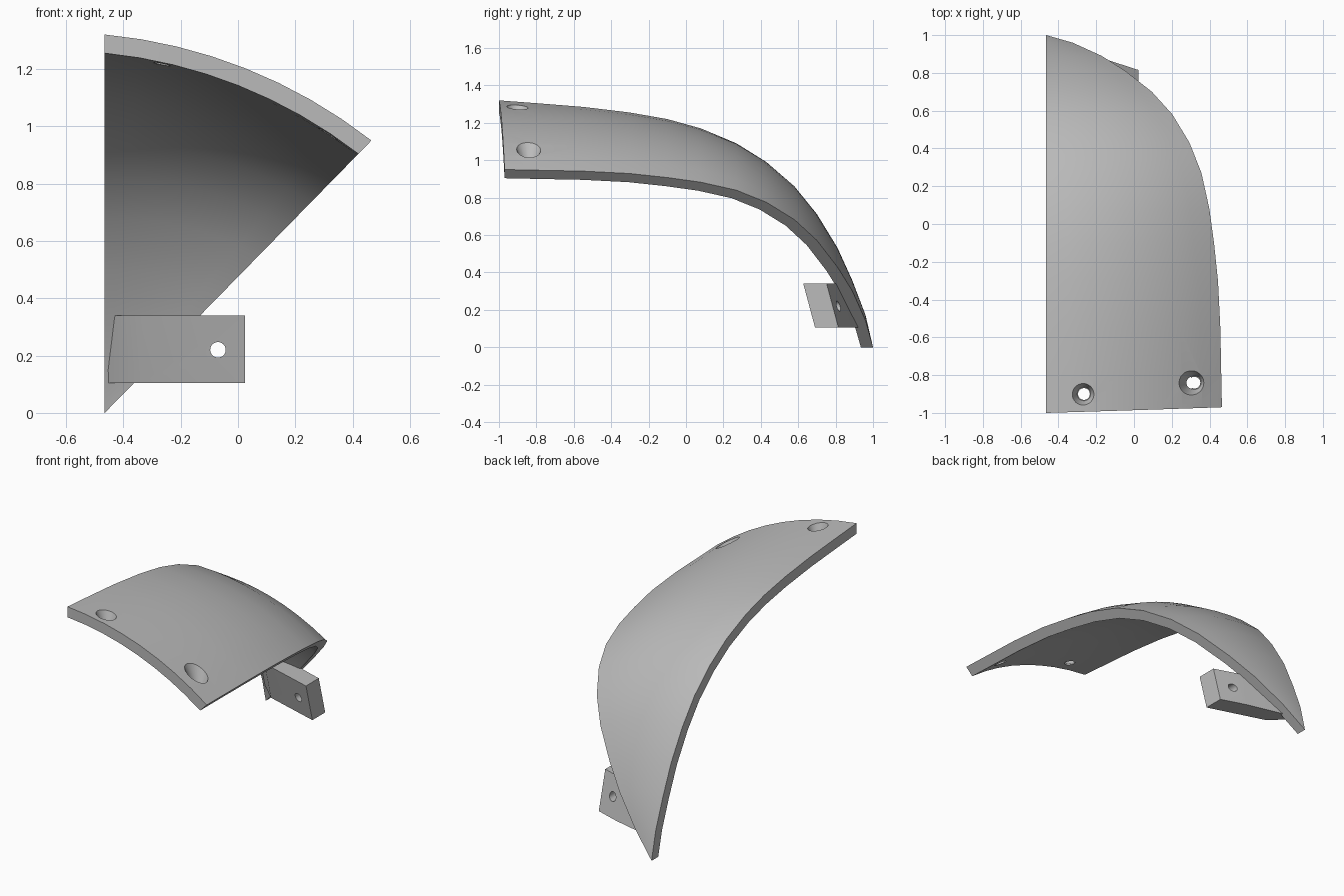
import bpy, bmesh, math
from mathutils import Matrix

cube = bpy.data.objects.get("Cube")
if cube:
    bpy.data.objects.remove(cube, do_unlink=True)

AXIS_X = -0.465          # the shell sweeps about a line along y here
SWEEP = math.radians(44.4)
THICK = 0.065
STEPS = 8

grey = bpy.data.materials.new("plain grey")
grey.use_nodes = True
grey.diffuse_color = (0.5, 0.5, 0.5, 1)
grey.node_tree.nodes["Principled BSDF"].inputs["Base Color"].default_value = (0.5, 0.5, 0.5, 1)


def make_object(name, bm):
    bmesh.ops.recalc_face_normals(bm, faces=bm.faces)
    mesh = bpy.data.meshes.new(name)
    bm.to_mesh(mesh)
    bm.free()
    mesh.materials.append(grey)
    obj = bpy.data.objects.new(name, mesh)
    bpy.context.collection.objects.link(obj)
    return obj


def activate(obj):
    bpy.ops.object.select_all(action='DESELECT')
    obj.select_set(True)
    bpy.context.view_layer.objects.active = obj


def drill(obj, r1, r2, depth, matrix):
    """Cut a round or conical hole, then discard the cutter."""
    bm = bmesh.new()
    bmesh.ops.create_cone(bm, cap_ends=True, segments=32, radius1=r1,
                          radius2=r2, depth=depth, matrix=matrix)
    cutter = make_object("hole_cutter", bm)
    cutter.hide_render = True
    mod = obj.modifiers.new("hole", 'BOOLEAN')
    mod.operation = 'DIFFERENCE'
    mod.solver = 'EXACT'
    mod.object = cutter
    activate(obj)
    bpy.ops.object.modifier_apply(modifier=mod.name)
    bpy.data.objects.remove(cutter, do_unlink=True)


# Shell profile: y, radius at the upright edge, radius at the slanted edge
PROFILE = [(-1, 1.32, 1.33), (-.8, 1.305, 1.325), (-.55, 1.285, 1.318),
           (-.3, 1.255, 1.30), (-.1, 1.22, 1.27), (.08, 1.17, 1.235),
           (.27, 1.09, 1.175), (.43, .99, 1.085), (.58, .86, .955),
           (.7, .71, .80), (.81, .53, .60), (.89, .35, .42),
           (.96, .17, .20), (1, 0, 0)]


def outer_curve(t):
    curve = []
    for i, (y, a, b) in enumerate(PROFILE):
        radius = (a + (b - a) * t) * (1 - 0.08 * t * (1 - t))
        curve.append((y + (0.03 * t if i == 0 else 0), radius))
    return curve


def inner_curve(curve):
    result = []
    last = len(curve) - 1
    for i, (y, r) in enumerate(curve):
        y0, r0 = curve[max(i - 1, 0)]
        y1, r1 = curve[min(i + 1, last)]
        length = math.hypot(y1 - y0, r1 - r0)
        ny, nr = (r0 - r1) / length, (y1 - y0) / length
        if i == 0:
            ny, nr = 0, 1
        elif i == last:
            ny, nr = 1, 0
        result.append((y - ny * THICK, max(r - nr * THICK, 0)))
    return result


# Curved shell
bm = bmesh.new()
sheets = [[], []]
for j in range(STEPS + 1):
    t = j / STEPS
    outer = outer_curve(t)
    for sheet, curve in zip(sheets, (outer, inner_curve(outer))):
        sheet.append([bm.verts.new((AXIS_X + r * math.sin(SWEEP * t), y,
                                    r * math.cos(SWEEP * t))) for y, r in curve])
rows = len(PROFILE)
for sheet in sheets:
    for left, right in zip(sheet, sheet[1:]):
        for i in range(rows - 1):
            bm.faces.new((left[i], right[i], right[i + 1], left[i + 1]))
top, under = sheets
for j in range(STEPS):
    bm.faces.new((top[j][0], top[j + 1][0], under[j + 1][0], under[j][0]))
for j in (0, STEPS):
    for i in range(rows - 1):
        bm.faces.new((top[j][i], top[j][i + 1], under[j][i + 1], under[j][i]))
bmesh.ops.remove_doubles(bm, verts=bm.verts, dist=0.0005)
shell = make_object("curved_shell", bm)

# Countersunk screw holes
for x, y, z in ((-0.265, -0.9, 1.29), (0.32, -0.84, 1.04)):
    drill(shell, 0.036, 0.108, 0.18, Matrix.Translation((x, y, z + 0.03)))
    drill(shell, 0.031, 0.031, 0.4, Matrix.Translation((x, y, z - 0.1)))

# Mounting bracket: plan outline leaning forward towards its top
PLAN = [(.025, .69), (-.335, .80), (-.463, .92), (-.463, .945),
        (-.13, .865), (.025, .815)]
bm = bmesh.new()
low = [bm.verts.new((x, y, 0.105)) for x, y in PLAN]
high = [bm.verts.new((x, y - 0.063, 0.34)) for x, y in PLAN]
bm.faces.new(low)
bm.faces.new(high)
for i in range(len(PLAN)):
    k = (i + 1) % len(PLAN)
    bm.faces.new((low[i], low[k], high[k], high[i]))
bracket = make_object("mounting_bracket", bm)
drill(bracket, 0.027, 0.027, 0.5,
      Matrix.Translation((-0.07, 0.75, 0.22)) @ Matrix.Rotation(math.pi / 2, 4, 'X'))

# Shading
for obj in (shell, bracket):
    activate(obj)
    bpy.ops.object.shade_smooth_by_angle(angle=math.radians(30))
